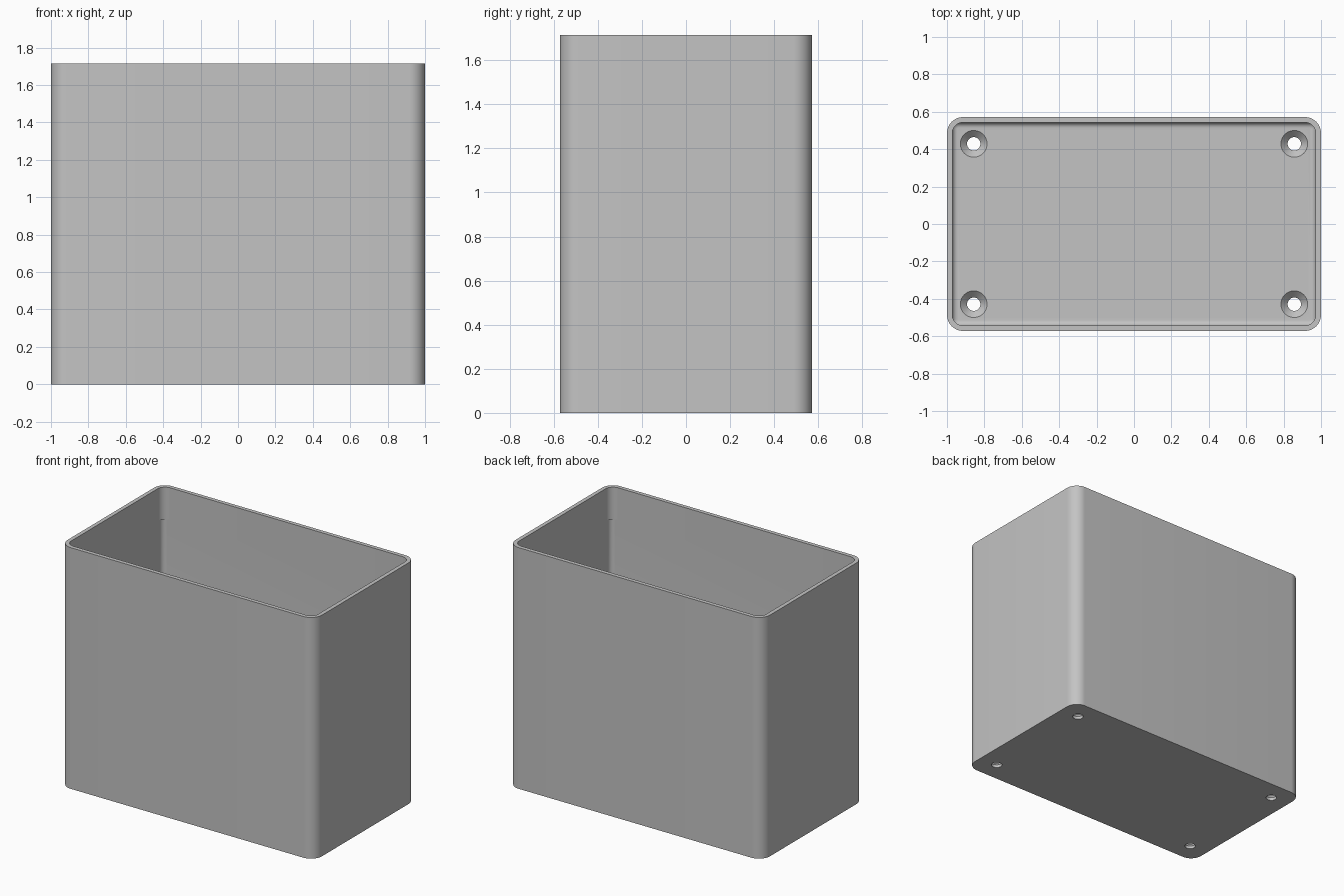
import bpy, bmesh
from math import sin, cos, pi, radians

cube = bpy.data.objects.get("Cube")
if cube:
    bpy.data.objects.remove(cube, do_unlink=True)

UNIT = 2 / 70              # one millimetre of a 70 x 40 x 60 box
HALF_X, HALF_Y, HEIGHT = 35, 20, 60
WALL, FLOOR, FILLET = 1, 2, 1
STEPS = 12

grey = bpy.data.materials.new("light grey plastic")
grey.use_nodes = True
grey.diffuse_color = (0.55, 0.55, 0.55, 1)
grey.node_tree.nodes["Principled BSDF"].inputs["Base Color"].default_value = (0.55, 0.55, 0.55, 1)


def rounded_ring(bm, inset, radius, z):
    """Add a rounded rectangle of vertices at height z."""
    ring = []
    for quarter, (sx, sy) in enumerate([(1, 1), (-1, 1), (-1, -1), (1, -1)]):
        for i in range(STEPS + 1):
            a = (quarter + i / STEPS) * pi / 2
            x = sx * (HALF_X - inset - radius) + radius * cos(a)
            y = sy * (HALF_Y - inset - radius) + radius * sin(a)
            ring.append(bm.verts.new((x * UNIT, y * UNIT, z * UNIT)))
    return ring


def loft(bm, rings):
    """Bridge consecutive rings and cap both ends."""
    for low, high in zip(rings, rings[1:]):
        for i in range(len(low)):
            j = (i + 1) % len(low)
            bm.faces.new((low[i], low[j], high[j], high[i]))
    bm.faces.new(list(reversed(rings[0])))
    bm.faces.new(rings[-1])
    bmesh.ops.recalc_face_normals(bm, faces=bm.faces)


def make_object(name, bm):
    mesh = bpy.data.meshes.new(name)
    bm.to_mesh(mesh)
    bm.free()
    mesh.materials.append(grey)
    obj = bpy.data.objects.new(name, mesh)
    bpy.context.collection.objects.link(obj)
    return obj


# Open box: outer wall, rim, inner wall with tighter lower corners, filleted floor
bm = bmesh.new()
rings = [rounded_ring(bm, 0, 3, 0),
         rounded_ring(bm, 0, 3, HEIGHT),
         rounded_ring(bm, WALL, 2, HEIGHT),
         rounded_ring(bm, WALL, 2, HEIGHT - 8),
         rounded_ring(bm, WALL, 1.2, HEIGHT - 8)]
for i in range(7):
    a = i / 6 * pi / 2
    shift = FILLET * (1 - cos(a))
    rings.append(rounded_ring(bm, WALL + shift, 1.2 - shift, FLOOR + FILLET * (1 - sin(a))))
loft(bm, rings)
box = make_object("open_box", bm)

# Countersunk screw holes, one near each corner of the floor
bm = bmesh.new()
profile = [(1.25, -1), (1.25, FLOOR - 1.25), (2.5, FLOOR), (2.5, FLOOR + 0.5)]
for sx in (-1, 1):
    for sy in (-1, 1):
        hole = [[bm.verts.new(((sx * 30 + r * cos(k * pi / 20)) * UNIT,
                               (sy * 15 + r * sin(k * pi / 20)) * UNIT,
                               z * UNIT)) for k in range(40)] for r, z in profile]
        loft(bm, hole)
cutter = make_object("screw_hole_cutter", bm)
cutter.hide_render = True

cut = box.modifiers.new("screw holes", 'BOOLEAN')
cut.operation = 'DIFFERENCE'
cut.solver = 'EXACT'
cut.object = cutter

bpy.ops.object.select_all(action='DESELECT')
box.select_set(True)
bpy.context.view_layer.objects.active = box
bpy.ops.object.modifier_apply(modifier=cut.name)
bpy.data.objects.remove(cutter, do_unlink=True)
bpy.ops.object.shade_smooth_by_angle(angle=radians(30))
